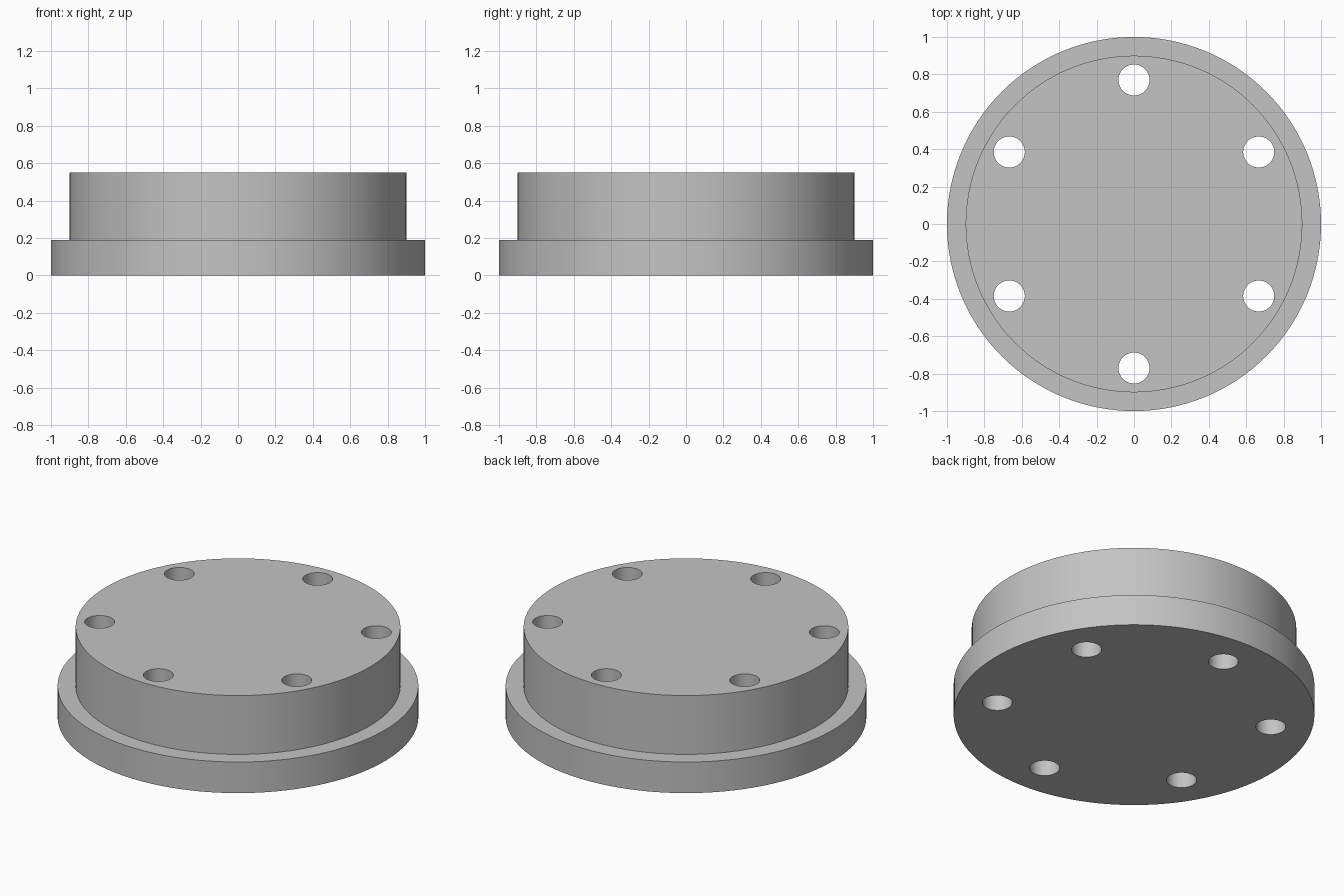
import bpy, bmesh, math
from mathutils import Matrix

cube = bpy.data.objects.get("Cube")
if cube:
    bpy.data.objects.remove(cube, do_unlink=True)

FLANGE_R, BOSS_R = 1.0, 0.9
FLANGE_Z, TOP_Z = 0.19, 0.55
HOLE_R, BOLT_CIRCLE_R, HOLES = 0.083, 0.77, 6

grey = bpy.data.materials.new("plain_grey")
grey.use_nodes = True
colour = (0.55, 0.55, 0.55, 1)
grey.diffuse_color = colour
grey.node_tree.nodes["Principled BSDF"].inputs["Base Color"].default_value = colour


def make_object(name, bm):
    bmesh.ops.recalc_face_normals(bm, faces=bm.faces)
    mesh = bpy.data.meshes.new(name)
    bm.to_mesh(mesh)
    bm.free()
    mesh.materials.append(grey)
    obj = bpy.data.objects.new(name, mesh)
    bpy.context.collection.objects.link(obj)
    return obj


# Stepped body: rings stacked along a profile, closed by flat caps
def stepped_disc(name, profile, sides=128):
    bm = bmesh.new()
    rings = []
    for radius, z in profile:
        angles = [math.tau * i / sides for i in range(sides)]
        rings.append([bm.verts.new((radius * math.cos(a), radius * math.sin(a), z))
                      for a in angles])
    for low, high in zip(rings, rings[1:]):
        for i in range(sides):
            j = (i + 1) % sides
            bm.faces.new((low[i], low[j], high[j], high[i]))
    bm.faces.new(rings[0])
    bm.faces.new(rings[-1])
    return make_object(name, bm)


body = stepped_disc("flanged_cover", [(FLANGE_R, 0), (FLANGE_R, FLANGE_Z),
                                      (BOSS_R, FLANGE_Z), (BOSS_R, TOP_Z)])

# Ring of through-hole cutters
bm = bmesh.new()
for i in range(HOLES):
    angle = math.pi / 2 + math.tau * i / HOLES
    place = Matrix.Rotation(angle, 4, 'Z') @ Matrix.Translation((BOLT_CIRCLE_R, 0, TOP_Z / 2))
    bmesh.ops.create_cone(bm, cap_ends=True, segments=48, radius1=HOLE_R,
                          radius2=HOLE_R, depth=TOP_Z * 2, matrix=place)
cutter = make_object("bolt_hole_cutter", bm)
cutter.hide_render = True

# Drill the holes, then smooth the round walls
cut = body.modifiers.new("bolt_holes", 'BOOLEAN')
cut.operation = 'DIFFERENCE'
cut.solver = 'EXACT'
cut.object = cutter
bpy.ops.object.select_all(action='DESELECT')
body.select_set(True)
bpy.context.view_layer.objects.active = body
bpy.ops.object.modifier_apply(modifier=cut.name)
bpy.data.objects.remove(cutter, do_unlink=True)
bpy.ops.object.shade_smooth_by_angle(angle=math.radians(30))
